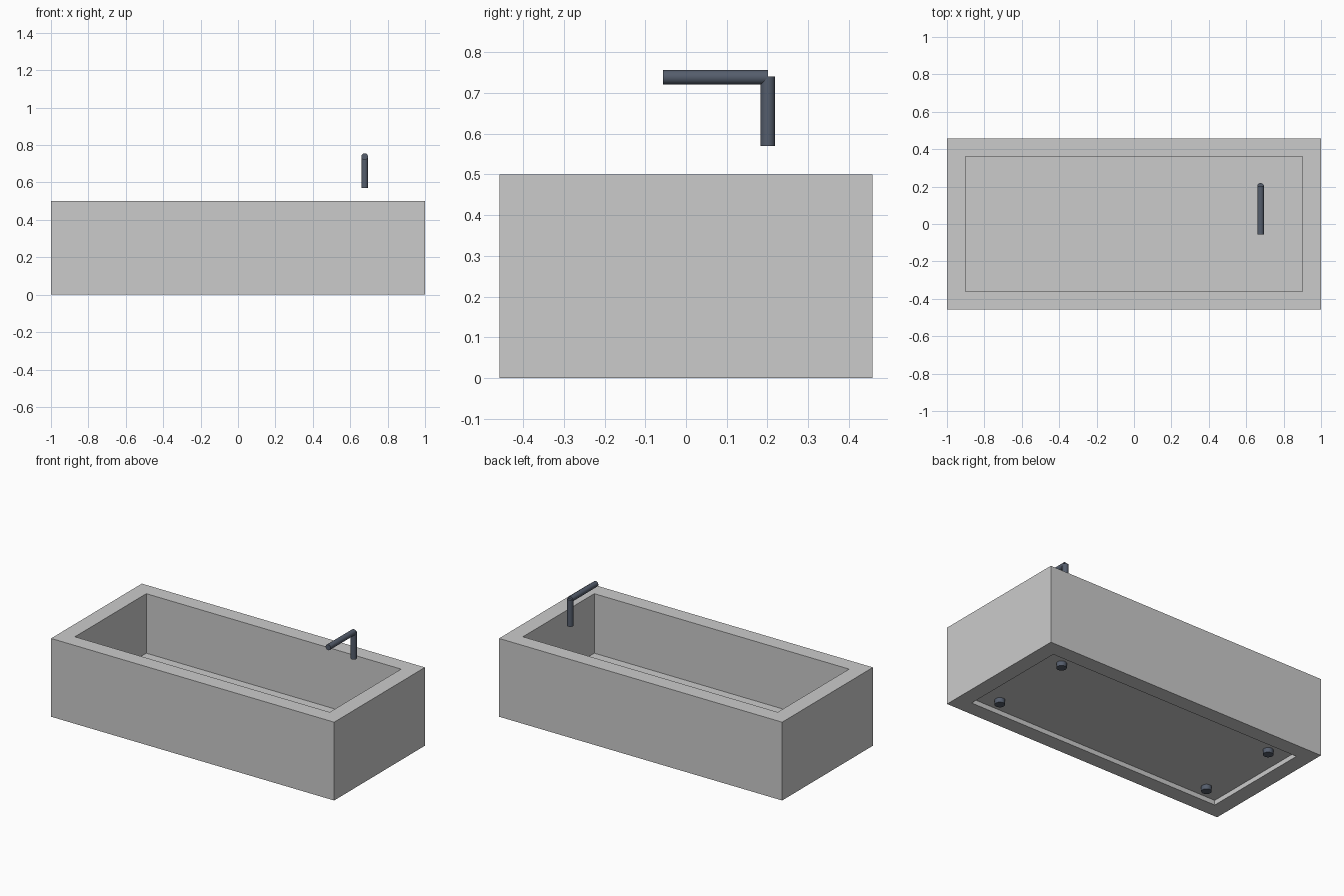
import bpy, bmesh, math
from mathutils import Vector

if "Cube" in bpy.data.objects:
    bpy.data.objects.remove(bpy.data.objects["Cube"])

dark = bpy.data.materials.new("dark_metal")
dark.diffuse_color = (0.09, 0.11, 0.15, 1)
dark.use_nodes = True
dark.node_tree.nodes["Principled BSDF"].inputs["Base Color"].default_value = dark.diffuse_color


def finish(name, bm, mat=None):
    bmesh.ops.recalc_face_normals(bm, faces=bm.faces)
    me = bpy.data.meshes.new(name)
    bm.to_mesh(me)
    bm.free()
    ob = bpy.data.objects.new(name, me)
    bpy.context.collection.objects.link(ob)
    if mat:
        me.materials.append(mat)
    return ob


def rod(name, start, end, r, sides=24):
    """Capped cylinder between two points, smooth sides and sharp caps."""
    a, b = Vector(start), Vector(end)
    bm = bmesh.new()
    bmesh.ops.create_cone(bm, cap_ends=True, segments=sides, radius1=r,
                          radius2=r, depth=(b - a).length)
    rot = (b - a).to_track_quat('Z', 'Y').to_matrix()
    bmesh.ops.rotate(bm, matrix=rot, verts=bm.verts)
    bmesh.ops.translate(bm, vec=(a + b) / 2, verts=bm.verts)
    ob = finish(name, bm, dark)
    bpy.ops.object.select_all(action='DESELECT')
    ob.select_set(True)
    bpy.context.view_layer.objects.active = ob
    bpy.ops.object.shade_smooth_by_angle(angle=math.radians(35))


# Tub walls: rectangular ring, open above and below
OX, OY, IX, IY, H = 1.0, 0.458, 0.9, 0.36, 0.5
bm = bmesh.new()
corners = [(-1, -1), (1, -1), (1, 1), (-1, 1)]
loops = [[bm.verts.new((sx * x, sy * y, z)) for sx, sy in corners]
         for x, y, z in ((OX, OY, 0), (OX, OY, H), (IX, IY, H), (IX, IY, 0))]
for k in range(4):
    p, q = loops[k], loops[(k + 1) % 4]
    for i in range(4):
        j = (i + 1) % 4
        bm.faces.new((p[i], p[j], q[j], q[i]))
finish("tub_walls", bm)

# Floor slab, raised off the ground inside the walls
bm = bmesh.new()
bmesh.ops.create_cube(bm, size=1)
bmesh.ops.scale(bm, vec=(2 * IX, 2 * IY, 0.09), verts=bm.verts)
bmesh.ops.translate(bm, vec=(0, 0, 0.075), verts=bm.verts)
finish("tub_floor", bm)

# Four feet under the slab
for sx, side in ((-1, "left"), (1, "right")):
    for sy, end in ((-1, "front"), (1, "back")):
        x, y = sx * 0.765, sy * 0.272
        rod(f"{end}_{side}_foot", (x, y, 0), (x, y, 0.035), 0.03)

# Tap: upright pipe and forward spout, hovering above the tub
rod("tap_upright", (0.677, 0.201, 0.57), (0.677, 0.201, 0.74), 0.018)
rod("tap_spout", (0.677, 0.201, 0.738), (0.677, -0.057, 0.738), 0.018)
